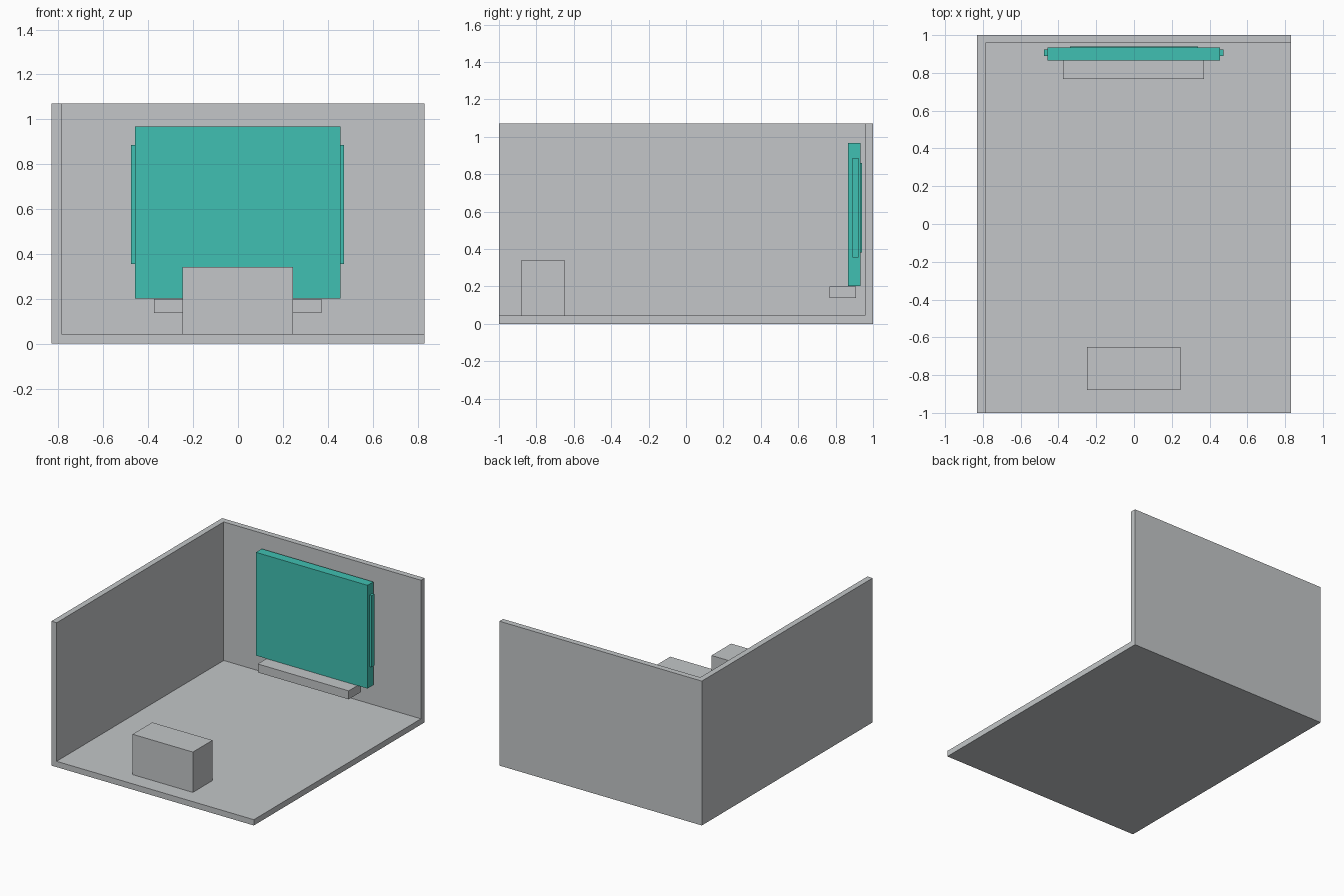
import bpy

if "Cube" in bpy.data.objects:
    bpy.data.objects.remove(bpy.data.objects["Cube"])


def material(name, rgb):
    m = bpy.data.materials.new(name)
    m.diffuse_color = (*rgb, 1.0)
    m.use_nodes = True
    m.node_tree.nodes["Principled BSDF"].inputs["Base Color"].default_value = m.diffuse_color
    return m


GREY = material("light_grey", (0.546, 0.565, 0.578))
TEAL = material("teal", (0.051, 0.527, 0.445))


def box(name, lo, hi, mat):
    """Axis-aligned box between two corners."""
    bpy.ops.mesh.primitive_cube_add(size=1, location=[(a + b) / 2 for a, b in zip(lo, hi)])
    ob = bpy.context.object
    ob.name = ob.data.name = name
    ob.scale = [b - a for a, b in zip(lo, hi)]
    bpy.ops.object.transform_apply(location=False, rotation=False, scale=True)
    ob.data.materials.append(mat)
    return ob


# Room shell: floor, left wall and back wall, hollowed from one block
room = box("room_shell", (-0.83, -1, 0), (0.83, 1, 1.07), GREY)
cutter = box("room_cutter", (-0.787, -1.5, 0.043), (1.5, 0.957, 1.5), GREY)
cutter.hide_render = True
mod = room.modifiers.new("hollow", 'BOOLEAN')
mod.operation = 'DIFFERENCE'
mod.solver = 'EXACT'
mod.object = cutter
bpy.context.view_layer.objects.active = room
bpy.ops.object.modifier_apply(modifier=mod.name)
bpy.data.objects.remove(cutter)

# Table on the floor near the front
box("table", (-0.248, -0.88, 0.043), (0.246, -0.65, 0.342), GREY)

# Low shelf under the panel
box("shelf", (-0.375, 0.767, 0.137), (0.371, 0.91, 0.20), GREY)

# Wall panel with side strips and a thin rear plate
box("wall_panel", (-0.459, 0.866, 0.202), (0.456, 0.934, 0.967), TEAL)
box("left_strip", (-0.476, 0.89, 0.355), (-0.459, 0.923, 0.886), TEAL)
box("right_strip", (0.456, 0.89, 0.355), (0.473, 0.923, 0.886), TEAL)
box("rear_plate", (-0.34, 0.934, 0.38), (0.34, 0.94, 0.86), TEAL)
